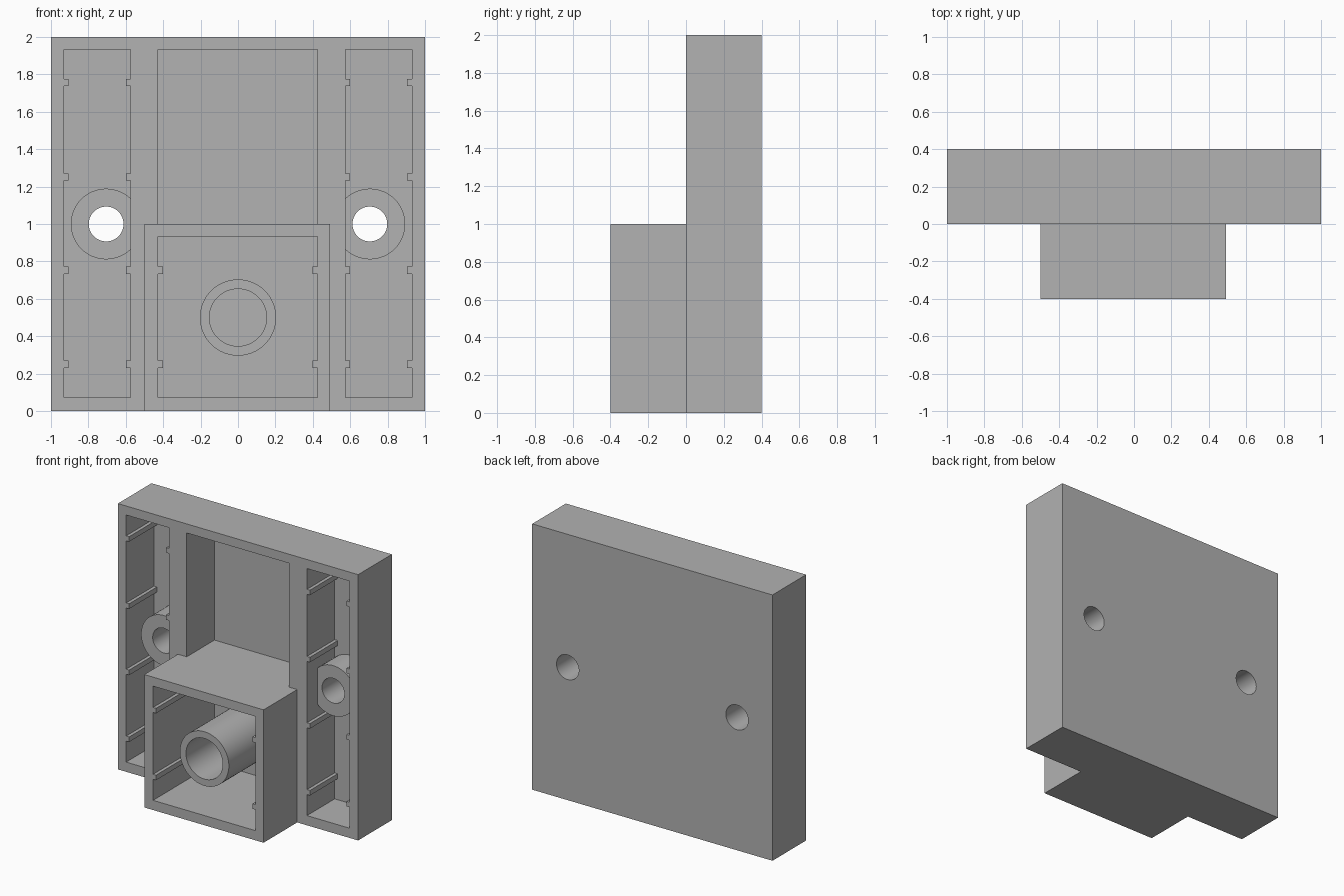
import bpy, bmesh, math
from mathutils import Matrix, Vector

if "Cube" in bpy.data.objects:
    bpy.data.objects.remove(bpy.data.objects["Cube"], do_unlink=True)

gray = bpy.data.materials.new("mid gray")
gray.use_nodes = True
color = (0.445, 0.445, 0.445, 1)
gray.diffuse_color = color
gray.node_tree.nodes["Principled BSDF"].inputs["Base Color"].default_value = color

FLOOR = 0.33            # depth of every pocket
RIB_W, RIB_H = 0.025, 0.038
RIBS = [0.25, 0.753, 1.252, 1.757]
BOLT_X = 0.705


def finish(name, bm):
    bmesh.ops.recalc_face_normals(bm, faces=bm.faces)
    mesh = bpy.data.meshes.new(name)
    bm.to_mesh(mesh)
    bm.free()
    mesh.materials.append(gray)
    obj = bpy.data.objects.new(name, mesh)
    bpy.context.collection.objects.link(obj)
    return obj


def prism(name, outline, y0, y1):
    """Extrude an (x, z) outline along y."""
    bm = bmesh.new()
    face = bm.faces.new([bm.verts.new((x, y0, z)) for x, z in outline])
    grown = bmesh.ops.extrude_face_region(bm, geom=[face])["geom"]
    verts = [v for v in grown if isinstance(v, bmesh.types.BMVert)]
    bmesh.ops.translate(bm, verts=verts, vec=Vector((0, y1 - y0, 0)))
    return finish(name, bm)


def block(name, x0, x1, z0, z1, y0, y1):
    return prism(name, [(x0, z0), (x1, z0), (x1, z1), (x0, z1)], y0, y1)


def rod(name, x, z, radius, y0, y1):
    bm = bmesh.new()
    place = Matrix.Translation((x, (y0 + y1) / 2, z)) @ Matrix.Rotation(math.pi / 2, 4, "X")
    bmesh.ops.create_cone(bm, cap_ends=True, segments=64, radius1=radius,
                          radius2=radius, depth=y1 - y0, matrix=place)
    return finish(name, bm)


def ribbed_pocket(name, x0, x1, z0, z1, ribs, y0):
    """Pocket cutter whose side notches leave ribs on both walls."""
    right, left = [(x1, z0)], [(x0, z0)]
    for z in ribs:
        lo, hi = z - RIB_H / 2, z + RIB_H / 2
        for side, x, inner in ((right, x1, x1 - RIB_W), (left, x0, x0 + RIB_W)):
            side += [(x, lo), (inner, lo), (inner, hi), (x, hi)]
    right.append((x1, z1))
    left.append((x0, z1))
    return prism(name, right + left[::-1], y0, FLOOR)


def combine(target, tool, operation):
    mod = target.modifiers.new(operation.lower(), "BOOLEAN")
    mod.operation = operation
    mod.solver = "EXACT"
    mod.object = tool
    bpy.ops.object.select_all(action="DESELECT")
    target.select_set(True)
    bpy.context.view_layer.objects.active = target
    bpy.ops.object.modifier_apply(modifier=mod.name)
    bpy.data.objects.remove(tool, do_unlink=True)


# Back slab with the projecting front box
body = block("mounting_block", -1, 1, 0, 2, 0, 0.4)
combine(body, block("front_box", -0.5, 0.493, 0, 1, -0.4, 0.2), "UNION")

# Open pockets: two ribbed side channels, upper window, box interior
pockets = [
    ribbed_pocket("right_channel", -0.931, -0.574, 0.073, 1.932, RIBS, -0.1),
    ribbed_pocket("left_channel", 0.574, 0.929, 0.073, 1.932, RIBS, -0.1),
    ribbed_pocket("upper_window", -0.427, 0.424, 1.0, 1.932, [], -0.1),
    ribbed_pocket("box_interior", -0.427, 0.424, 0.073, 0.932, RIBS[:2], -0.5),
]
for pocket in pockets:
    combine(body, pocket, "DIFFERENCE")

# Bolt bosses and the central tube
for x in (-BOLT_X, BOLT_X):
    combine(body, rod("bolt_boss", x, 1, 0.189, 0.125, 0.36), "UNION")
    combine(body, rod("bolt_hole", x, 1, 0.093, -0.1, 0.5), "DIFFERENCE")
combine(body, rod("centre_tube", 0, 0.5, 0.204, -0.4, 0.36), "UNION")
combine(body, rod("tube_bore", 0, 0.5, 0.153, -0.5, FLOOR), "DIFFERENCE")

# Round surfaces smooth, edges crisp
bpy.ops.object.select_all(action="DESELECT")
body.select_set(True)
bpy.context.view_layer.objects.active = body
bpy.ops.object.shade_smooth_by_angle(angle=math.radians(30))
